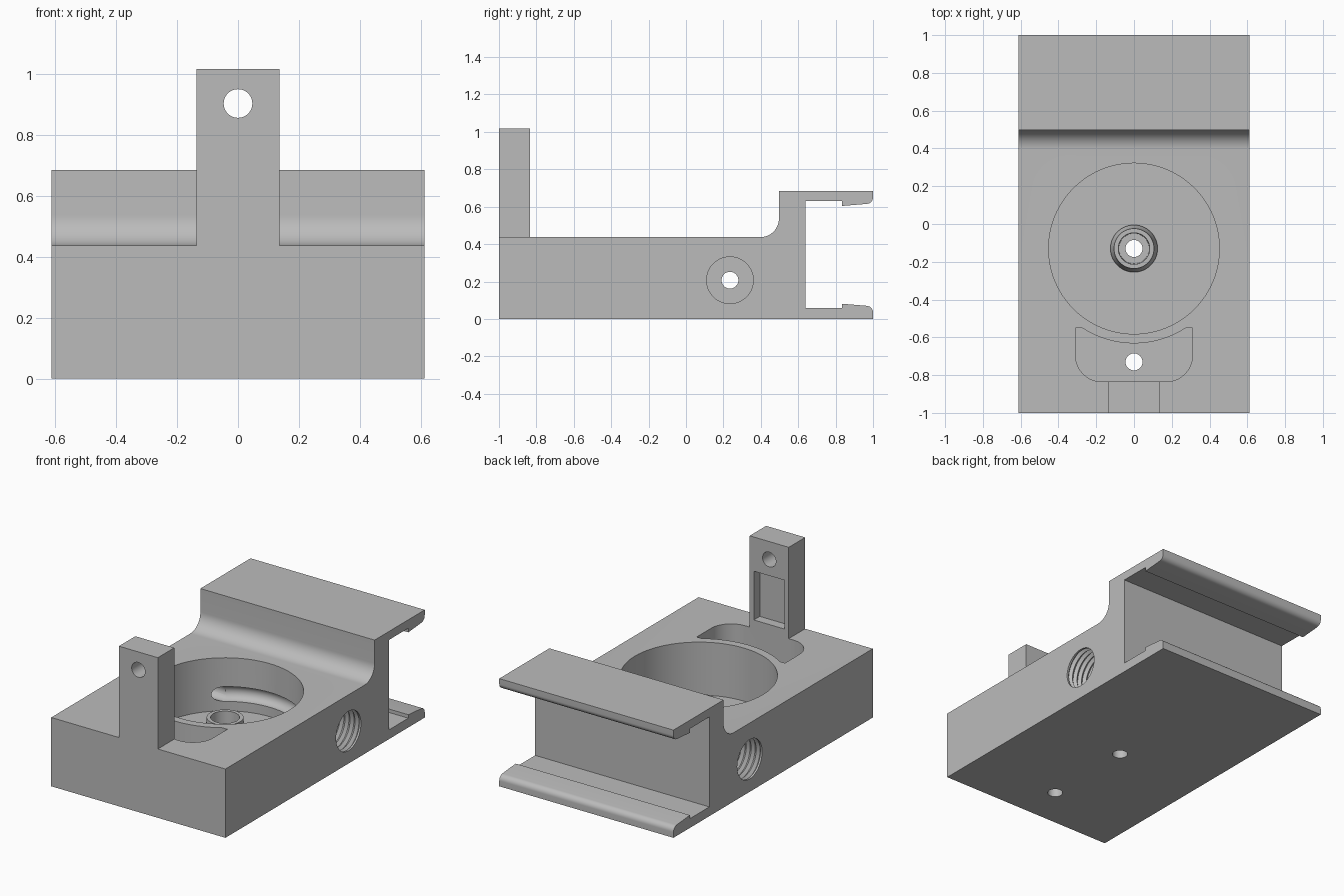
import bpy, bmesh, math
from mathutils import Vector

if "Cube" in bpy.data.objects:
    bpy.data.objects.remove(bpy.data.objects["Cube"])

grey = bpy.data.materials.new("light grey")
grey.diffuse_color = (0.5, 0.5, 0.5, 1)
grey.use_nodes = True
grey.node_tree.nodes["Principled BSDF"].inputs["Base Color"].default_value = grey.diffuse_color


def loft(name, rings):
    """Solid skinned through equal-sized rings of points, capped at both ends."""
    bm = bmesh.new()
    vs = [[bm.verts.new(p) for p in ring] for ring in rings]
    n = len(vs[0])
    for a, b in zip(vs, vs[1:]):
        for i in range(n):
            j = (i + 1) % n
            bm.faces.new((a[i], a[j], b[j], b[i]))
    bm.faces.new(vs[0])
    bm.faces.new(vs[-1])
    bmesh.ops.recalc_face_normals(bm, faces=bm.faces[:])
    mesh = bpy.data.meshes.new(name)
    bm.to_mesh(mesh)
    bm.free()
    mesh.materials.append(grey)
    ob = bpy.data.objects.new(name, mesh)
    bpy.context.collection.objects.link(ob)
    return ob


def lathe(name, axis, centre, steps, n=64):
    """Round solid along an axis; steps are (position, radius)."""
    c, k = Vector(centre), "xyz".index(axis)
    rings = []
    for pos, r in steps:
        ring = []
        for i in range(n):
            a = math.tau * i / n
            p = c.copy()
            p[k] = pos
            p[(k + 1) % 3] += r * math.cos(a)
            p[(k + 2) % 3] += r * math.sin(a)
            ring.append(p)
        rings.append(ring)
    return loft(name, rings)


def box(name, x, y0, y1, z0, z1):
    return loft(name, [[(-x, y0, z), (x, y0, z), (x, y1, z), (-x, y1, z)] for z in (z0, z1)])


def arc(cx, cy, r, a0, a1, n=10):
    return [(cx + r * math.cos(math.radians(a0 + (a1 - a0) * i / n)),
             cy + r * math.sin(math.radians(a0 + (a1 - a0) * i / n))) for i in range(n + 1)]


def combine(target, tool, operation="DIFFERENCE"):
    mod = target.modifiers.new("combine", "BOOLEAN")
    mod.operation, mod.solver, mod.object = operation, "EXACT", tool
    bpy.context.view_layer.objects.active = target
    bpy.ops.object.modifier_apply(modifier=mod.name)
    bpy.data.objects.remove(tool)


W, CY = 0.612, -0.13        # half width, centre of the round cavity

# Body: side profile with filleted step and clip jaws at the back
profile = [(-1, 0), (1, 0)]
profile += arc(0.965, 0.035, 0.035, 0, 85, 8)
profile += [(0.835, 0.081), (0.835, 0.059), (0.64, 0.059), (0.64, 0.63), (0.835, 0.63), (0.835, 0.604)]
profile += arc(0.965, 0.65, 0.035, -85, 0, 8)
profile += [(1, 0.684), (0.497, 0.684)]
profile += arc(0.397, 0.537, 0.1, 0, -90, 14)
profile += [(-1, 0.437)]
body = loft("body", [[(x, y, z) for y, z in profile] for x in (-W, W)])

# Round cavity
combine(body, lathe("cavity_cutter", "z", (0, CY, 0), [(0.1, 0.452), (0.6, 0.452)], 96))

# Crescent pocket concentric with the cavity
outline = [(0.31, -0.55)] + arc(0.17, -0.695, 0.14, 0, -90)
outline += arc(-0.17, -0.695, 0.14, -90, -180) + [(-0.31, -0.55)]
outline += arc(0, CY, 0.502, 236.8, 303.2, 20)
combine(body, loft("pocket_cutter", [[(x, y, z) for x, y in outline] for z in (0.1, 0.6)]))

# Threaded ports on both sides
for s in (-1, 1):
    steps = [(s * 0.7, 0.125), (s * 0.6, 0.125)]
    for i in range(5):
        x = 0.6 - 0.035 * i
        steps += [(s * (x - 0.015), 0.143), (s * (x - 0.03), 0.125)]
    steps.append((s * 0.42, 0.125))
    combine(body, lathe("port_cutter", "x", (0, 0.235, 0.207), steps, 48))

# Cross bore joining the ports, and the curved channel in the cavity wall
combine(body, lathe("cross_bore_cutter", "x", (0, 0.235, 0.207), [(-0.5, 0.045), (0.5, 0.045)], 32))
rings = []
for i in range(25):
    a = math.radians(53 + 74 * i / 24)
    rings.append([((0.452 + u) * math.cos(a), CY + (0.452 + u) * math.sin(a), 0.207 + v)
                  for u, v in arc(0, 0, 0.047, 0, 345, 23)])
combine(body, loft("channel_cutter", rings))

# Hollow boss on the cavity floor
combine(body, lathe("boss", "z", (0, CY, 0), [(0.05, 0.125), (0.12, 0.125), (0.14, 0.115), (0.27, 0.106)]), "UNION")
combine(body, lathe("boss_bore_cutter", "z", (0, CY, 0), [(0.12, 0.08), (0.4, 0.086)]))

# Screw holes through the floor
for y in (CY, -0.73):
    combine(body, lathe("screw_hole_cutter", "z", (0, y, 0), [(-0.1, 0.045), (0.3, 0.045)], 32))

# Upright post with a through hole and a recess in its back
post = box("post", 0.137, -1, -0.835, 0.437, 1.017)
combine(post, lathe("pin_hole_cutter", "y", (0, 0, 0.903), [(-1.1, 0.047), (-0.7, 0.047)], 40))
combine(post, box("recess_cutter", 0.108, -0.895, -0.7, 0.49, 0.8))
combine(body, post, "UNION")

# Smooth the curves, keep the edges
bpy.ops.object.select_all(action="DESELECT")
body.select_set(True)
bpy.context.view_layer.objects.active = body
bpy.ops.object.shade_smooth_by_angle(angle=math.radians(30))
